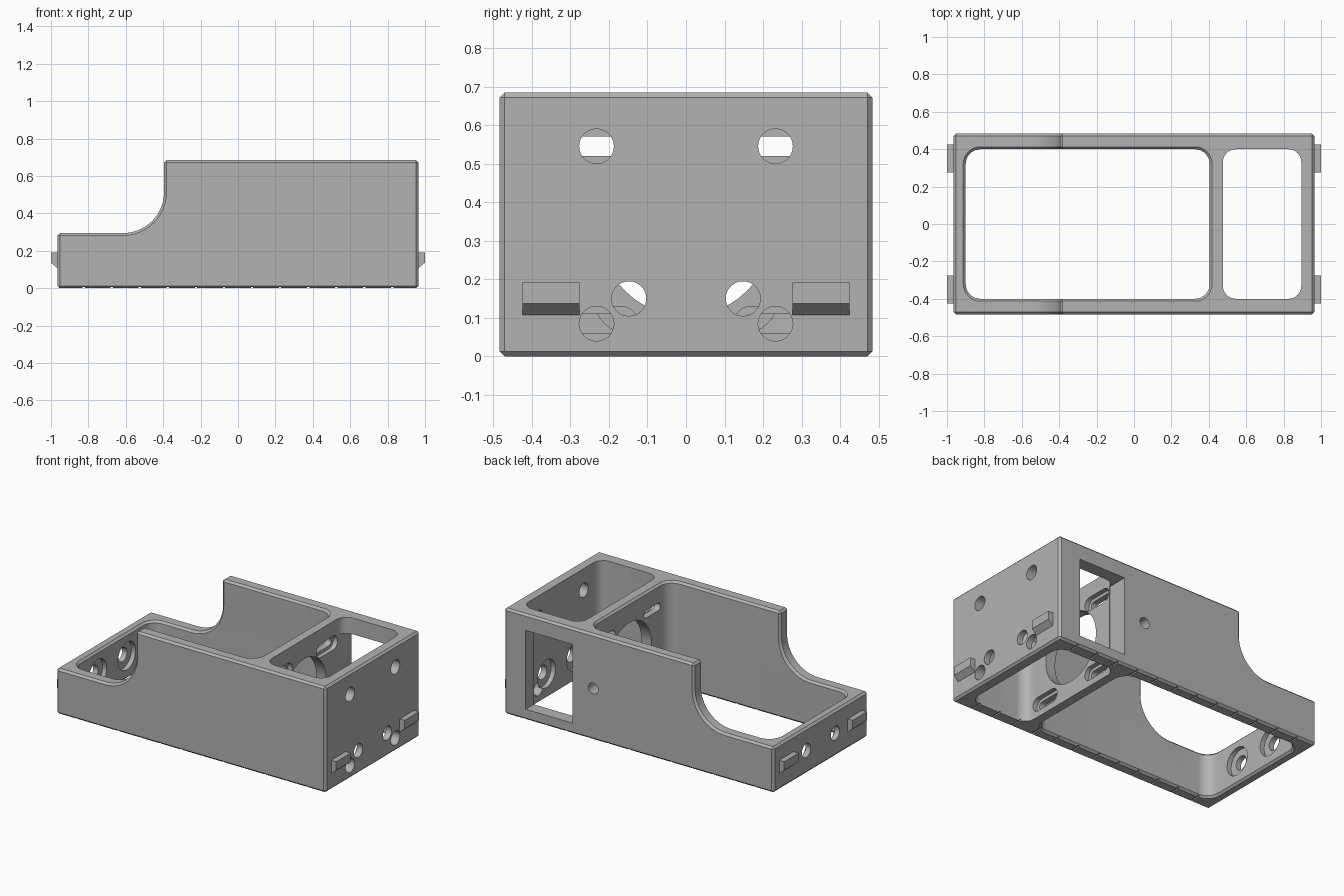
import bpy, bmesh, math

if "Cube" in bpy.data.objects:
    bpy.data.objects.remove(bpy.data.objects["Cube"])

grey = bpy.data.materials.new("plain_grey")
grey.diffuse_color = (0.45, 0.45, 0.45, 1)
grey.use_nodes = True
grey.node_tree.nodes["Principled BSDF"].inputs["Base Color"].default_value = grey.diffuse_color


def prism(name, pts, axis, lo, hi):
    """Extrude a 2D outline along an axis ('x': y,z  'y': x,z  'z': x,y)."""
    place = {"x": lambda p, t: (t, p[0], p[1]),
             "y": lambda p, t: (p[0], t, p[1]),
             "z": lambda p, t: (p[0], p[1], t)}[axis]
    bm = bmesh.new()
    a = [bm.verts.new(place(p, lo)) for p in pts]
    b = [bm.verts.new(place(p, hi)) for p in pts]
    bm.faces.new(a)
    bm.faces.new(b)
    for i in range(len(pts)):
        j = (i + 1) % len(pts)
        bm.faces.new((a[i], a[j], b[j], b[i]))
    bmesh.ops.recalc_face_normals(bm, faces=bm.faces)
    me = bpy.data.meshes.new(name)
    bm.to_mesh(me)
    bm.free()
    me.materials.append(grey)
    ob = bpy.data.objects.new(name, me)
    bpy.context.collection.objects.link(ob)
    return ob


def arc(cx, cy, r, a0, a1, n):
    return [(cx + r * math.cos(math.radians(a0 + (a1 - a0) * i / n)),
             cy + r * math.sin(math.radians(a0 + (a1 - a0) * i / n))) for i in range(n + 1)]


def rounded(x0, x1, y0, y1, r, n=8):
    return (arc(x1 - r, y1 - r, r, 0, 90, n) + arc(x0 + r, y1 - r, r, 90, 180, n)
            + arc(x0 + r, y0 + r, r, 180, 270, n) + arc(x1 - r, y0 + r, r, 270, 360, n))


def circle(cx, cy, r, n=32):
    return arc(cx, cy, r, 0, 360, n)[:-1]


def obround(cx, cy, half_len, r):
    return (arc(cx + half_len - r, cy, r, -90, 90, 12)
            + arc(cx - half_len + r, cy, r, 90, 270, 12))


def bake(ob):
    """Apply the modifiers of an object."""
    dg = bpy.context.evaluated_depsgraph_get()
    me = bpy.data.meshes.new_from_object(ob.evaluated_get(dg))
    ob.modifiers.clear()
    ob.data = me


def cut(ob, pts, axis, lo, hi):
    c = prism("cutter", pts, axis, lo, hi)
    c.hide_render = True
    m = ob.modifiers.new("cut", "BOOLEAN")
    m.operation, m.solver, m.object = "DIFFERENCE", "EXACT", c
    bake(ob)
    bpy.data.objects.remove(c)


# Housing with stepped side profile and a concave sweep
side = ([(-0.965, 0), (0.965, 0), (0.965, 0.685), (-0.395, 0.685)]
        + arc(-0.615, 0.515, 0.22, 0, -90, 14) + [(-0.965, 0.295)])
body = prism("housing", side, "y", -0.483, 0.483)

# Main bay, then chamfer every outer and bay edge
cut(body, rounded(-0.9, 0.405, -0.4, 0.4, 0.08), "z", -0.1, 0.8)
bev = body.modifiers.new("chamfer", "BEVEL")
bev.width, bev.segments, bev.limit_method = 0.013, 1, "ANGLE"
bev.angle_limit = math.radians(40)
bev.use_clamp_overlap = False
bake(body)

# Small bay
cut(body, rounded(0.475, 0.895, -0.4, 0.4, 0.07), "z", -0.1, 0.8)

# Window and small hole in the back wall
cut(body, [(0.475, 0.07), (0.81, 0.07), (0.81, 0.58), (0.475, 0.58)], "y", 0.35, 0.6)
cut(body, circle(0.325, 0.335, 0.035), "y", 0.35, 0.6)

# Large opening in the divider
cut(body, circle(0, 0.33, 0.225, 48), "x", 0.38, 0.5)

for s in (-1, 1):
    for z in (0.085, 0.545):
        cut(body, circle(s * 0.232, z, 0.045), "x", 0.85, 1.1)             # end wall holes
        cut(body, obround(s * 0.232, z, 0.085, 0.025), "x", 0.38, 0.5)     # divider slots
        cut(body, obround(s * 0.232, z, 0.108, 0.045), "x", 0.445, 0.5)    # slot recesses
    # Counterbored holes through both end walls
    cut(body, circle(s * 0.148, 0.15, 0.045), "x", 0.85, 1.1)
    cut(body, circle(s * 0.148, 0.15, 0.09), "x", 0.86, 0.925)
    cut(body, circle(s * 0.148, 0.15, 0.045), "x", -1.1, -0.85)
    cut(body, circle(s * 0.148, 0.15, 0.09), "x", -0.93, -0.86)

# Thin grooves across the underside
for k in range(12):
    x = -0.825 + 0.15 * k
    cut(body, [(x - 0.006, -0.05), (x + 0.006, -0.05), (x + 0.006, 0.008), (x - 0.006, 0.008)],
        "y", -0.6, 0.6)

# Wedge-shaped clips on both ends
clips = []
for sx, end in ((-1, "left"), (1, "right")):
    for sy, face in ((-1, "front"), (1, "back")):
        pts = [(sx * 0.96, 0.107), (sx * 0.965, 0.107), (sx * 1.0, 0.137),
               (sx * 1.0, 0.192), (sx * 0.96, 0.192)]
        clips.append(prism(f"{end}_{face}_clip", pts, "y", sy * 0.35 - 0.074, sy * 0.35 + 0.074))

# Smooth the rounded walls, keep edges sharp
bpy.ops.object.select_all(action="DESELECT")
body.select_set(True)
bpy.context.view_layer.objects.active = body
bpy.ops.object.shade_smooth_by_angle(angle=math.radians(30))
